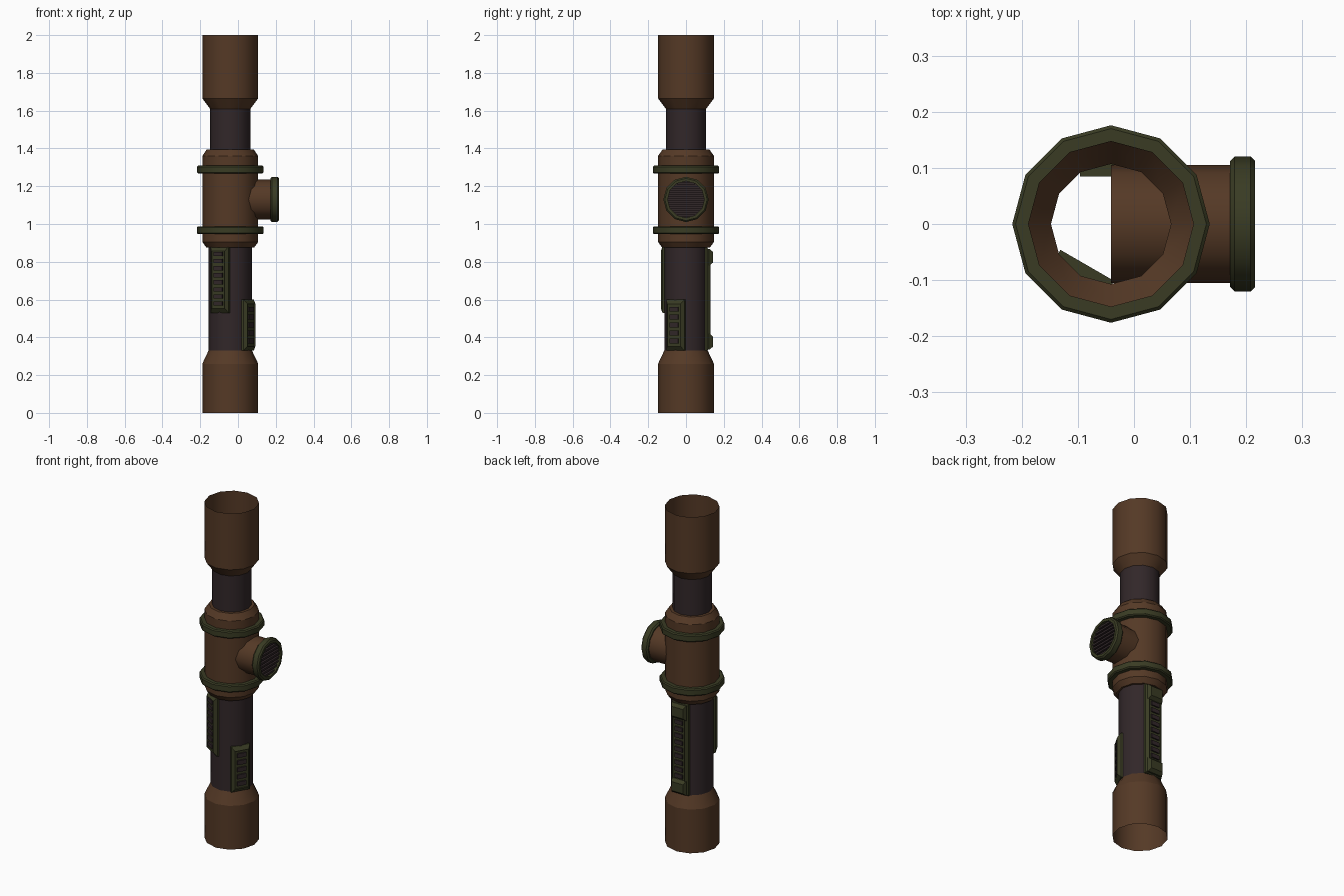
import bpy, bmesh
from math import cos, sin, tau, radians, sqrt
from mathutils import Matrix, Vector

if "Cube" in bpy.data.objects:
    bpy.data.objects.remove(bpy.data.objects["Cube"])

AXIS_X = -0.041      # centre line of the upright pipe
BRANCH_Z = 1.13      # centre line of the side outlet
SIDES = 12


def material(name, rgb):
    m = bpy.data.materials.new(name)
    m.use_nodes = True
    m.diffuse_color = (*rgb, 1)
    m.node_tree.nodes["Principled BSDF"].inputs["Base Color"].default_value = (*rgb, 1)
    return m


rust = material("rust brown", (0.09, 0.041, 0.019))
iron = material("dark iron", (0.031, 0.02, 0.022))
green = material("olive green", (0.041, 0.044, 0.017))

UPRIGHT = Matrix.Translation((AXIS_X, 0, 0))
# Lathe axis z becomes +x for the side outlet
SIDEWAYS = Matrix.Translation((AXIS_X, 0, BRANCH_Z)) @ Matrix.Rotation(radians(90), 4, 'Y')


def finish(name, bm, mat, matrix):
    bm.transform(matrix)
    me = bpy.data.meshes.new(name)
    bm.to_mesh(me)
    bm.free()
    me.materials.append(mat)
    ob = bpy.data.objects.new(name, me)
    bpy.context.collection.objects.link(ob)
    return ob


def lathe(name, profile, mat, matrix=UPRIGHT, closed=False):
    """Revolve (radius, height) points, smooth around and crisp along the rings."""
    bm = bmesh.new()
    rings = [[bm.verts.new((r * cos(tau * i / SIDES), r * sin(tau * i / SIDES), h))
              for i in range(SIDES)] for r, h in profile]
    pairs = list(zip(rings, rings[1:]))
    if closed:
        pairs.append((rings[-1], rings[0]))
    for a, b in pairs:
        for i in range(SIDES):
            j = (i + 1) % SIDES
            bm.faces.new((a[i], a[j], b[j], b[i])).smooth = True
    for ring in rings:
        for i in range(SIDES):
            bm.edges.get((ring[i], ring[(i + 1) % SIDES])).smooth = False
    if closed:
        bmesh.ops.recalc_face_normals(bm, faces=bm.faces)
    return finish(name, bm, mat, matrix)


def flange(name, inner, outer, low, high, bevel, matrix=UPRIGHT):
    lathe(name, [(inner, low), (outer - bevel, low), (outer, low + bevel),
                 (outer, high - bevel), (outer - bevel, high), (inner, high)],
          green, matrix, closed=True)


def box(name, size, centre, mat, matrix):
    bm = bmesh.new()
    bmesh.ops.create_cube(bm, size=1)
    bmesh.ops.scale(bm, vec=size, verts=bm.verts)
    bmesh.ops.translate(bm, vec=centre, verts=bm.verts)
    return finish(name, bm, mat, matrix)


def plate(name, low, high, depths, half, slope, matrix, recess=0):
    """Sloped slab facing local +x, optionally with a sunken middle."""
    bm = bmesh.new()
    loops = []
    for d, inset in zip(depths, (0, 0, slope)):
        w, a, b = half - inset, low + inset * 1.6, high - inset * 1.6
        loops.append([bm.verts.new((d, y, z)) for y, z in ((-w, a), (w, a), (w, b), (-w, b))])
    for p, q in zip(loops, loops[1:]):
        for i in range(4):
            j = (i + 1) % 4
            bm.faces.new((p[i], p[j], q[j], q[i]))
    front = bm.faces.new(loops[-1])
    if recess:
        bmesh.ops.inset_region(bm, faces=[front], thickness=0.01)
        bmesh.ops.translate(bm, vec=(-recess, 0, 0), verts=front.verts)
    return finish(name, bm, green, matrix)


def vent_panel(name, angle, low, high, vent_low, vent_high, count):
    turn = UPRIGHT @ Matrix.Rotation(radians(angle), 4, 'Z')
    plate(name, low, high, (0.085, 0.112, 0.13), 0.055, 0.014, turn, recess=0.007)
    pitch = (vent_high - vent_low) / count
    for i in range(count):
        box(f"{name}_slat_{i + 1}", (0.012, 0.052, pitch * 0.6),
            (0.125, 0, vent_low + pitch * (i + 0.5)), iron, turn)
    return turn


# Upright pipe: open sockets, iron tubes and the middle sleeve
lathe("lower_socket", [(0.148, 0), (0.148, 0.26), (0.115, 0.33)], rust)
lathe("lower_tube", [(0.115, 0.33), (0.115, 0.88)], iron)
lathe("middle_sleeve", [(0.115, 0.875), (0.126, 0.875), (0.148, 0.905),
                        (0.148, 1.36), (0.124, 1.395), (0.107, 1.395)], rust)
lathe("upper_tube", [(0.107, 1.39), (0.107, 1.61)], iron)
lathe("upper_socket", [(0.107, 1.61), (0.148, 1.665), (0.148, 2.0)], rust)

# Flanges around the sleeve
for label, z in (("lower", 0.967), ("upper", 1.288)):
    flange(f"{label}_flange", 0.14, 0.176, z - 0.021, z + 0.021, 0.006)

# Side outlet with its collar and slatted grille
lathe("outlet_pipe", [(0.105, 0), (0.105, 0.22)], rust, SIDEWAYS)
flange("outlet_collar", 0.097, 0.12, 0.212, 0.257, 0.008, SIDEWAYS)
bm = bmesh.new()
bmesh.ops.create_circle(bm, cap_ends=True, segments=SIDES, radius=0.1)
bmesh.ops.translate(bm, vec=(0, 0, 0.236), verts=bm.verts)
finish("grille_back", bm, iron, SIDEWAYS)
for i in range(-4, 5):
    h = i * 0.021
    box(f"grille_slat_{i + 5}", (0.011, 2 * sqrt(0.097 ** 2 - h ** 2), 0.012),
        (h, 0, 0.242), iron, SIDEWAYS)

# Vent panels on the lower tube
vent_panel("front_vent", 240, 0.53, 0.88, 0.56, 0.86, 8)
vent_panel("side_vent", -30, 0.33, 0.60, 0.36, 0.57, 5)
back = vent_panel("back_vent", 90, 0.33, 0.875, 0.42, 0.78, 9)
for label, a, b in (("lower", 0.335, 0.42), ("upper", 0.78, 0.868)):
    plate(f"back_vent_{label}_lip", a, b, (0.1, 0.125, 0.143), 0.048, 0.01, back)
